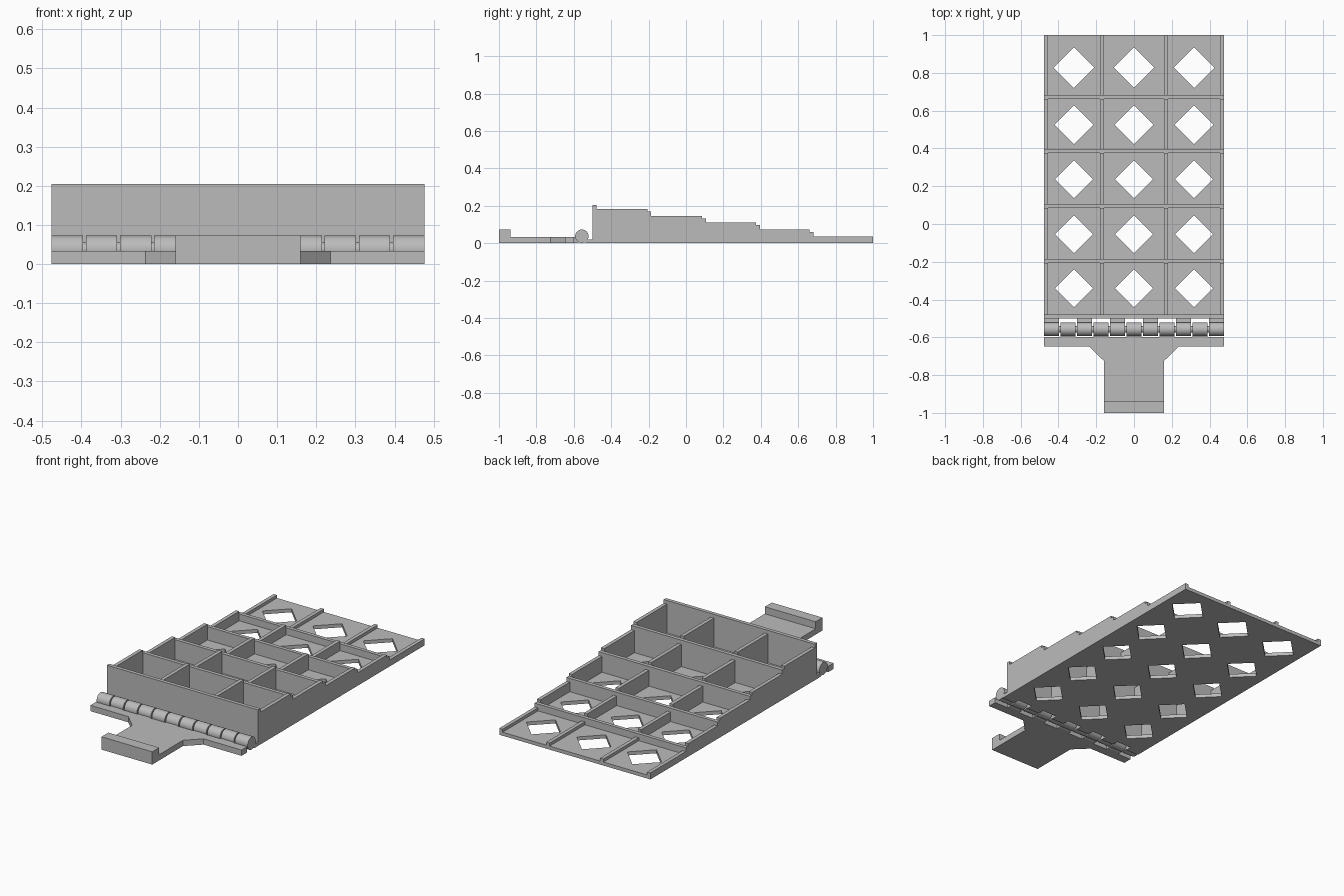
import bpy
import bmesh
from math import radians
from mathutils import Matrix, Vector

cube = bpy.data.objects.get("Cube")
if cube:
    bpy.data.objects.remove(cube)

grey = bpy.data.materials.new("grey_plastic")
grey.use_nodes = True
grey.diffuse_color = (0.5, 0.5, 0.5, 1)
grey.node_tree.nodes["Principled BSDF"].inputs["Base Color"].default_value = (0.5, 0.5, 0.5, 1)


def finish(name, bm):
    bmesh.ops.recalc_face_normals(bm, faces=bm.faces)
    mesh = bpy.data.meshes.new(name)
    bm.to_mesh(mesh)
    bm.free()
    mesh.materials.append(grey)
    obj = bpy.data.objects.new(name, mesh)
    bpy.context.collection.objects.link(obj)
    return obj


def prism(name, outline, axis, lo, hi):
    """Extrude a closed outline along x (outline in y, z) or z (outline in x, y)."""
    bm = bmesh.new()
    place = (lambda p: (lo, p[0], p[1])) if axis == "x" else (lambda p: (p[0], p[1], lo))
    face = bm.faces.new([bm.verts.new(place(p)) for p in outline])
    new = bmesh.ops.extrude_face_region(bm, geom=[face])["geom"]
    shift = Vector((hi - lo, 0, 0)) if axis == "x" else Vector((0, 0, hi - lo))
    bmesh.ops.translate(bm, vec=shift, verts=[v for v in new if isinstance(v, bmesh.types.BMVert)])
    return finish(name, bm)


def box(name, x, y, z):
    return prism(name, [(x[0], y[0]), (x[1], y[0]), (x[1], y[1]), (x[0], y[1])], "z", *z)


HALF = 0.476      # half width of the tray
FLOOR = 0.02      # floor thickness
WALL = 0.021      # wall thickness
FRONT, BACK = -0.5, 1.0

# Tray floor with a diamond hole in every compartment
floor = box("tray_floor", (-HALF, HALF), (FRONT, BACK), (0, FLOOR))
bm = bmesh.new()
for y, size in ((-0.34, 0.1), (-0.054, 0.1), (0.237, 0.1), (0.526, 0.103), (0.828, 0.108)):
    for x in (-0.318, 0, 0.318):
        bmesh.ops.create_cone(bm, cap_ends=True, segments=4, radius1=size, radius2=size,
                              depth=0.2, matrix=Matrix.Translation((x, y, 0)))
cutter = finish("diamond_cutter", bm)
cutter.hide_render = True
cut = floor.modifiers.new("diamond_holes", "BOOLEAN")
cut.object = cutter
cut.operation = "DIFFERENCE"
cut.solver = "EXACT"
bpy.context.view_layer.objects.active = floor
floor.select_set(True)
bpy.ops.object.modifier_apply(modifier=cut.name)
bpy.data.objects.remove(cutter)

# Cross walls step down towards the back
cross = [(FRONT, 0.205), (-0.207, 0.17), (0.085, 0.132), (0.375, 0.096), (0.661, 0.059)]
rows = [0.184, 0.146, 0.11, 0.074, 0.037]
for i, (y, top) in enumerate(cross):
    box(f"cross_wall_{i + 1}", (-HALF, HALF), (y, y + WALL), (FLOOR, top))

# Side walls and dividers follow the same stepped profile
steps = [(FRONT, FLOOR)]
ends = [y for y, _ in cross[1:]] + [BACK]
start = FRONT
for end, top in zip(ends, rows):
    steps += [(start, top), (end, top)]
    start = end + WALL
    if end < BACK:
        low = cross[ends.index(end) + 1][1]
        steps += [(end, low), (start, low)]
steps.append((BACK, FLOOR))
for name, x in (("right_wall", -HALF), ("right_divider", -0.18),
                ("left_divider", 0.18 - WALL), ("left_wall", HALF - WALL)):
    prism(name, steps, "x", x, x + WALL)

# Hinge: alternating knuckles belong to the tray and to the latch plate
AXIS_Y, AXIS_Z, RADIUS, COUNT, GAP = -0.557, 0.037, 0.036, 11, 0.007
pitch = (2 * HALF + GAP) / COUNT
for i in range(COUNT):
    x0 = -HALF + i * pitch
    x1 = x0 + pitch - GAP
    bm = bmesh.new()
    turn = Matrix.Translation(((x0 + x1) / 2, AXIS_Y, AXIS_Z)) @ Matrix.Rotation(radians(90), 4, "Y")
    bmesh.ops.create_cone(bm, cap_ends=True, segments=32, radius1=RADIUS, radius2=RADIUS,
                          depth=x1 - x0, matrix=turn)
    knuckle = finish(f"hinge_knuckle_{i + 1}", bm)
    bpy.ops.object.select_all(action="DESELECT")
    knuckle.select_set(True)
    bpy.context.view_layer.objects.active = knuckle
    bpy.ops.object.shade_smooth_by_angle(angle=radians(35))
    if i % 2 == 0:
        prism(f"tray_hinge_arm_{i + 1}", [(FRONT, 0), (FRONT, FLOOR), (-0.545, FLOOR), (-0.545, 0.006), (-0.53, 0)],
              "x", x0, x1)
    else:
        prism(f"plate_hinge_arm_{i + 1}", [(-0.6, 0), (-0.6, 0.033), (-0.57, 0.033), (-0.57, 0.006), (-0.585, 0)],
              "x", x0, x1)

# Hinge pin runs through all knuckles
bm = bmesh.new()
bmesh.ops.create_cone(bm, cap_ends=True, segments=16, radius1=0.018, radius2=0.018, depth=1.9 * HALF,
                      matrix=Matrix.Translation((0, AXIS_Y, AXIS_Z)) @ Matrix.Rotation(radians(90), 4, "Y"))
finish("hinge_pin", bm)

# Latch plate with a tapered tongue and a raised lip
half_plate = [(HALF, -0.598), (HALF, -0.648), (0.237, -0.648), (0.16, -0.724), (0.16, -1.0)]
prism("latch_plate", half_plate + [(-x, y) for x, y in reversed(half_plate)], "z", 0, 0.033)
box("latch_lip", (-0.16, 0.16), (-1.0, -0.938), (0.033, 0.073))
